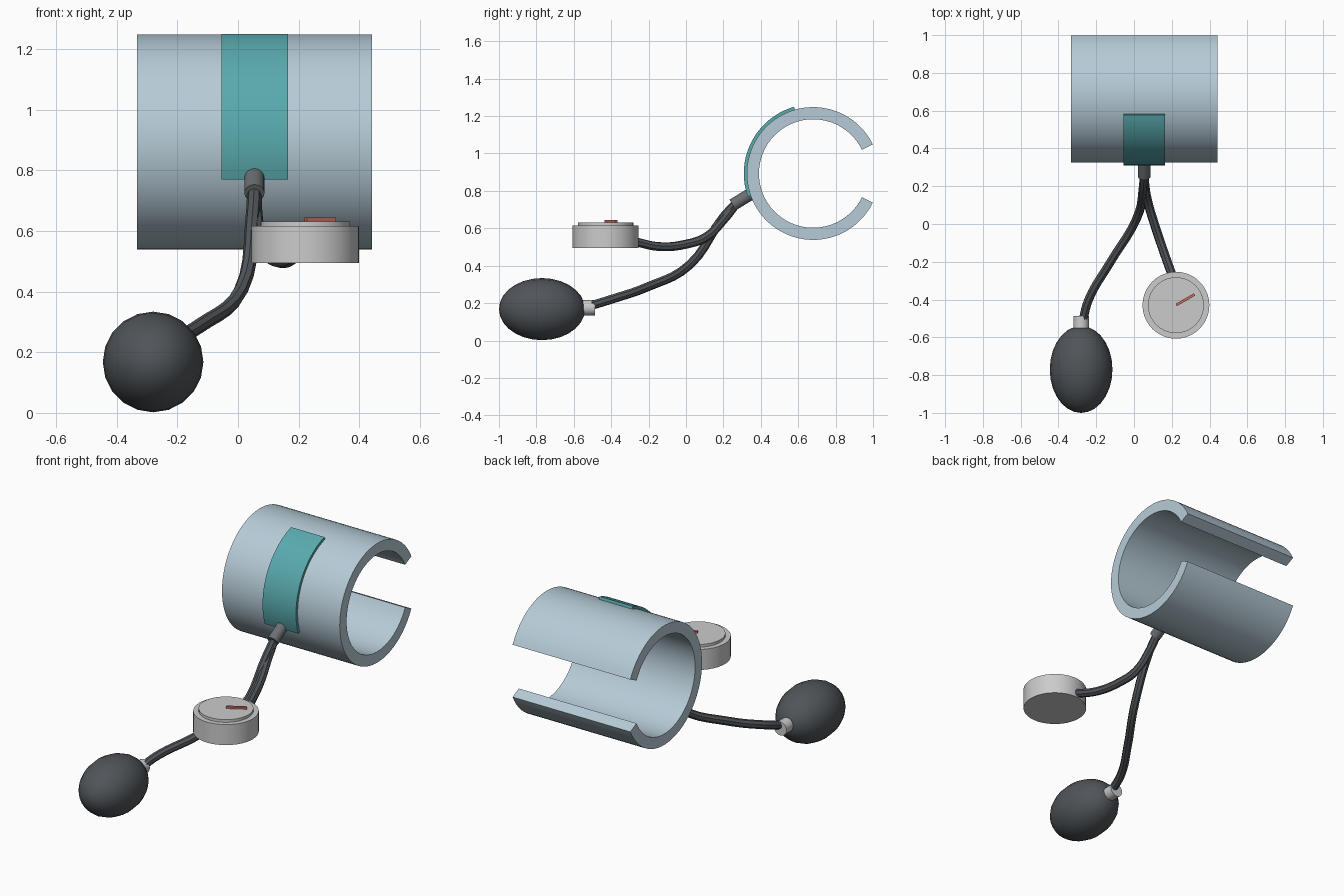
import bpy, bmesh
from math import radians, cos, sin
from mathutils import Vector

if "Cube" in bpy.data.objects:
    bpy.data.objects.remove(bpy.data.objects["Cube"])


def material(name, color):
    m = bpy.data.materials.new(name)
    m.diffuse_color = (*color, 1)
    m.use_nodes = True
    m.node_tree.nodes["Principled BSDF"].inputs["Base Color"].default_value = m.diffuse_color
    return m


CLOTH = material("pale_blue_cloth", (0.47, 0.60, 0.68))
TEAL = material("teal", (0.10, 0.40, 0.42))
RUBBER = material("dark_rubber", (0.08, 0.09, 0.10))
STEM = material("grey_plastic", (0.15, 0.16, 0.17))
RED = material("needle_red", (0.55, 0.15, 0.12))


def finish(ob, name, mat=None, smooth=True):
    ob.name = ob.data.name = name
    if mat:
        ob.data.materials.append(mat)
    bpy.ops.object.select_all(action='DESELECT')
    ob.select_set(True)
    bpy.context.view_layer.objects.active = ob
    if smooth:
        bpy.ops.object.shade_smooth_by_angle(angle=radians(35))
    return ob


def arc_shell(name, r_in, r_out, a0, a1, x0, x1, n, mat):
    """Thick arc around the x axis of the cuff, closed at both ends."""
    cy, cz = 0.68, 0.893
    bm = bmesh.new()
    rings = []
    for i in range(n + 1):
        a = radians(a0 + (a1 - a0) * i / n)
        rings.append([bm.verts.new((x, cy + r * cos(a), cz + r * sin(a)))
                      for x, r in ((x0, r_in), (x1, r_in), (x1, r_out), (x0, r_out))])
    for p, q in zip(rings, rings[1:]):
        for k in range(4):
            j = (k + 1) % 4
            bm.faces.new((p[k], p[j], q[j], q[k]))
    bm.faces.new(rings[0])
    bm.faces.new(rings[-1])
    bmesh.ops.recalc_face_normals(bm, faces=bm.faces)
    me = bpy.data.meshes.new(name)
    bm.to_mesh(me)
    bm.free()
    ob = bpy.data.objects.new(name, me)
    bpy.context.collection.objects.link(ob)
    return finish(ob, name, mat)


def rod(name, p, q, r, n=32, mat=None):
    p, q = Vector(p), Vector(q)
    bpy.ops.mesh.primitive_cylinder_add(vertices=n, radius=r, depth=(q - p).length,
                                        location=(p + q) / 2)
    ob = bpy.context.object
    ob.rotation_euler = (q - p).to_track_quat('Z', 'Y').to_euler()
    return finish(ob, name, mat)


def tube(name, pts, r, mat):
    cu = bpy.data.curves.new(name, 'CURVE')
    cu.dimensions = '3D'
    cu.resolution_u = 5
    cu.bevel_depth = r
    cu.bevel_resolution = 2
    cu.use_fill_caps = True
    sp = cu.splines.new('BEZIER')
    sp.bezier_points.add(len(pts) - 1)
    for b, p in zip(sp.bezier_points, pts):
        b.co = p
        b.handle_left_type = b.handle_right_type = 'AUTO'
    ob = bpy.data.objects.new(name, cu)
    bpy.context.collection.objects.link(ob)
    bpy.ops.object.select_all(action='DESELECT')
    ob.select_set(True)
    bpy.context.view_layer.objects.active = ob
    bpy.ops.object.convert(target='MESH')
    return finish(bpy.context.object, name, mat, smooth=True)


# Open arm cuff and its fabric patch
arc_shell("arm_cuff", 0.29, 0.355, 26, 334, -0.333, 0.442, 56, CLOTH)
arc_shell("cuff_patch", 0.352, 0.371, 106, 199.5, -0.055, 0.165, 20, TEAL)

# Hose outlet on the cuff
rod("hose_outlet", (0.054, 0.35, 0.786), (0.054, 0.25, 0.725), 0.033, 20, STEM)

# Two hoses that split below the outlet
tube("bulb_hose", [(0.054, 0.275, 0.74), (0.05, 0.20, 0.66), (0.01, 0.02, 0.405),
                   (-0.13, -0.21, 0.285), (-0.24, -0.40, 0.22), (-0.275, -0.53, 0.18)],
     0.024, RUBBER)
tube("gauge_hose", [(0.054, 0.275, 0.74), (0.058, 0.20, 0.645), (0.075, 0.11, 0.555),
                    (0.108, 0.0, 0.515), (0.155, -0.14, 0.502), (0.205, -0.28, 0.53)],
     0.024, RUBBER)

# Pressure gauge: body, dial and needle
gx, gy = 0.222, -0.43
rod("gauge_body", (gx, gy, 0.494), (gx, gy, 0.616), 0.177, 40)
rod("gauge_dial", (gx, gy, 0.60), (gx, gy, 0.632), 0.148, 40)
bpy.ops.mesh.primitive_cube_add(size=1, location=(gx + 0.05, gy + 0.029, 0.635))
needle = bpy.context.object
needle.scale = (0.112, 0.014, 0.018)
needle.rotation_euler.z = radians(30)
finish(needle, "gauge_needle", RED, smooth=False)

# Squeeze bulb with its valve collar
bpy.ops.mesh.primitive_uv_sphere_add(segments=20, ring_count=14, radius=1,
                                     location=(-0.28, -0.77, 0.168))
bulb = bpy.context.object
bulb.scale = (0.166, 0.166, 0.23)
bulb.rotation_euler.x = radians(90)
finish(bulb, "squeeze_bulb", RUBBER)
rod("bulb_valve", (-0.28, -0.57, 0.175), (-0.28, -0.487, 0.175), 0.041, 20)
